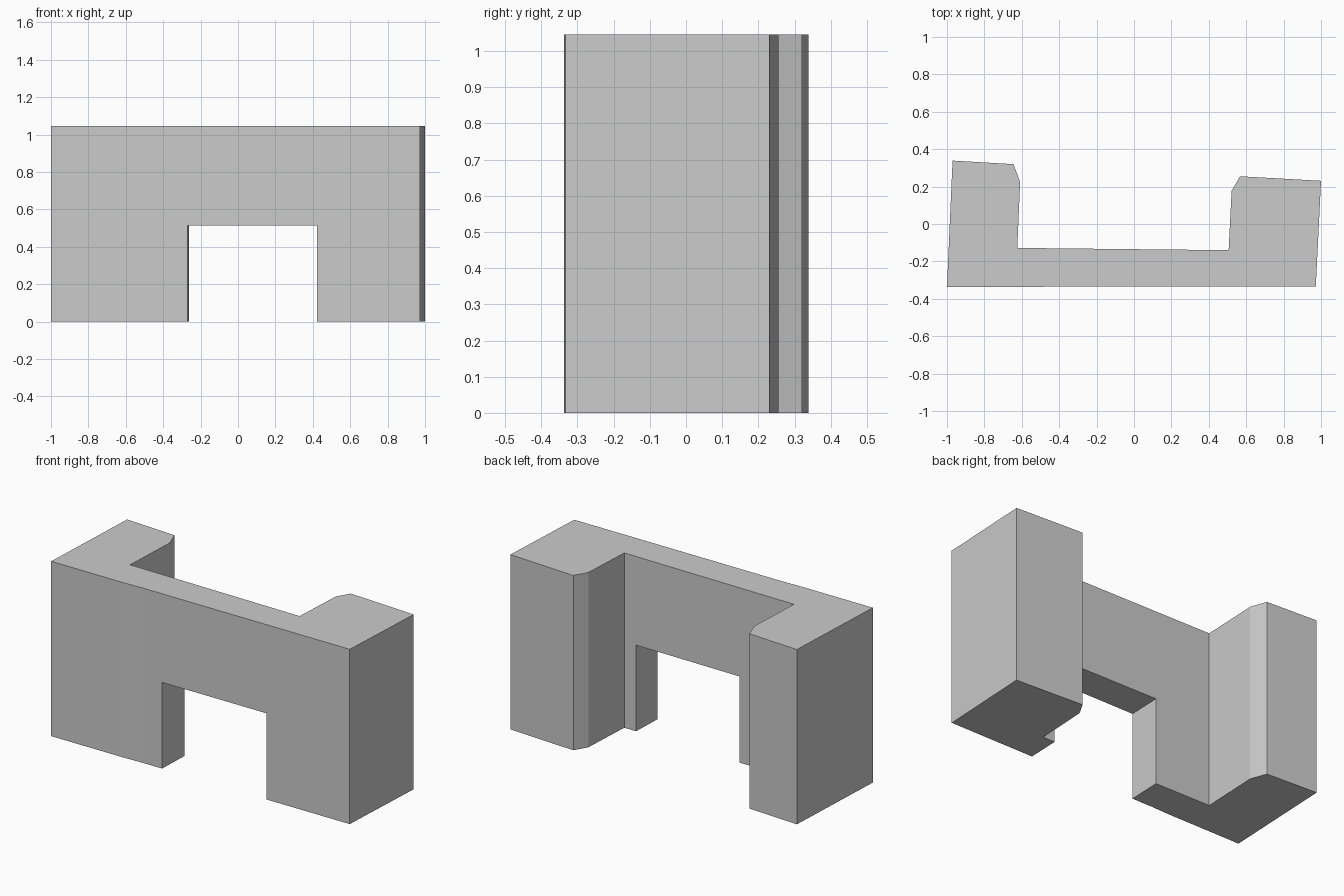
import bpy
import bmesh

cube = bpy.data.objects.get("Cube")
if cube:
    bpy.data.objects.remove(cube, do_unlink=True)

# Single plain grey
grey = bpy.data.materials.new("light_grey")
grey.use_nodes = True
COLOUR = (0.6, 0.6, 0.6, 1.0)
grey.diffuse_color = COLOUR
grey.node_tree.nodes["Principled BSDF"].inputs["Base Color"].default_value = COLOUR


def prism(name, outline, bottom, top):
    """Extrude a plan outline straight up between two heights."""
    bm = bmesh.new()
    base = bm.faces.new([bm.verts.new((x, y, bottom)) for x, y in outline])
    grown = bmesh.ops.extrude_face_region(bm, geom=[base])
    verts = [v for v in grown["geom"] if isinstance(v, bmesh.types.BMVert)]
    bmesh.ops.translate(bm, verts=verts, vec=(0, 0, top - bottom))
    bmesh.ops.recalc_face_normals(bm, faces=bm.faces[:])
    mesh = bpy.data.meshes.new(name)
    bm.to_mesh(mesh)
    bm.free()
    mesh.materials.append(grey)
    obj = bpy.data.objects.new(name, mesh)
    bpy.context.collection.objects.link(obj)
    return obj


# U-shaped plan: front wall, two rear wings with chamfered inner corners
front = [(-1.0, -0.337), (-0.53, -0.337), (-0.4, -0.333), (0.972, -0.333)]
left_wing = [(1.0, 0.231), (0.567, 0.255), (0.522, 0.177), (0.506, -0.14)]
right_wing = [(-0.624, -0.128), (-0.609, 0.225), (-0.644, 0.32), (-0.97, 0.339)]
building = prism("building_block", front + left_wing + right_wing, 0, 1.045)

# Slightly skewed passage through the front wall
passage = [(-0.273, -0.45), (0.417, -0.45), (0.433, 0.0), (-0.257, 0.0)]
cutter = prism("passage_cutter", passage, -0.2, 0.515)
cutter.hide_render = True
cutter.hide_set(True)

cut = building.modifiers.new("passage", "BOOLEAN")
cut.operation = "DIFFERENCE"
cut.solver = "EXACT"
cut.object = cutter
